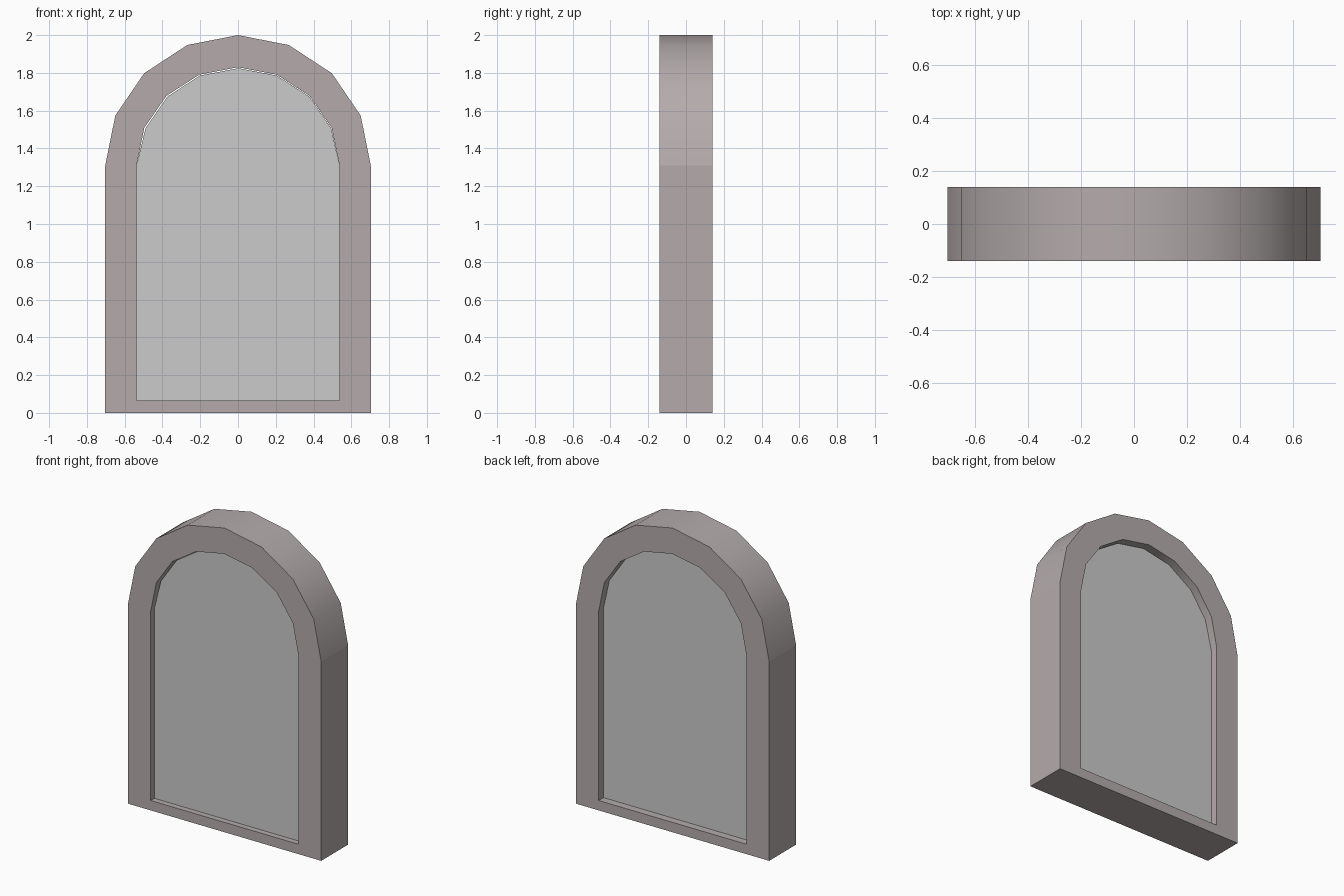
import bpy, bmesh, math

if "Cube" in bpy.data.objects:
    bpy.data.objects.remove(bpy.data.objects["Cube"])


def arch(half_w, bottom, spring, rise, segs=8, rx=None, dx=0.0):
    """Closed outline: two bottom corners, then the arch from right to left."""
    rx = rx or half_w
    pts = [(-half_w, bottom), (half_w, bottom)]
    for i in range(segs + 1):
        a = math.pi * i / segs
        r = half_w if i in (0, segs) else rx
        off = 0.0 if i in (0, segs) else dx
        pts.append((r * math.cos(a) + off, spring + rise * math.sin(a)))
    return pts


def finish(name, bm, colour):
    bmesh.ops.recalc_face_normals(bm, faces=bm.faces)
    mesh = bpy.data.meshes.new(name)
    bm.to_mesh(mesh)
    bm.free()
    obj = bpy.data.objects.new(name, mesh)
    bpy.context.collection.objects.link(obj)
    if colour:
        mat = bpy.data.materials.new(name + "_colour")
        mat.diffuse_color = colour
        mat.use_nodes = True
        mat.node_tree.nodes["Principled BSDF"].inputs["Base Color"].default_value = mat.diffuse_color
        mesh.materials.append(mat)
    return obj


def walls(bm, front, back, smooth_arch=True):
    """Side faces between two rings; only the arch faces are smooth."""
    n = len(front)
    for i in range(n):
        j = (i + 1) % n
        f = bm.faces.new((front[i], front[j], back[j], back[i]))
        f.smooth = smooth_arch and 2 <= i < n - 1


def ring(bm, pts, y):
    return [bm.verts.new((x, y, z)) for x, z in pts]


# Stone frame with an arched opening right through it
outer = arch(0.703, 0.0, 1.31, 0.69)
inner = arch(0.537, 0.065, 1.31, 0.52)
bm = bmesh.new()
of, ob = ring(bm, outer, -0.14), ring(bm, outer, 0.14)
inf, inb = ring(bm, inner, -0.14), ring(bm, inner, 0.14)
walls(bm, of, ob)
walls(bm, inf, inb)
for o, i in ((of, inf), (ob, inb)):
    for k in range(len(o)):
        m = (k + 1) % len(o)
        bm.faces.new((o[k], o[m], i[m], i[k]))
finish("frame", bm, (0.46, 0.41, 0.41, 1))

# Recessed panel, slightly smaller than the opening at the arch
shape = arch(0.537, 0.065, 1.31, 0.515, rx=0.532, dx=0.002)
bm = bmesh.new()
pf, pb = ring(bm, shape, -0.102), ring(bm, shape, 0.09)
walls(bm, pf, pb, False)
bm.faces.new(pf)
bm.faces.new(pb)
finish("panel", bm, None)
